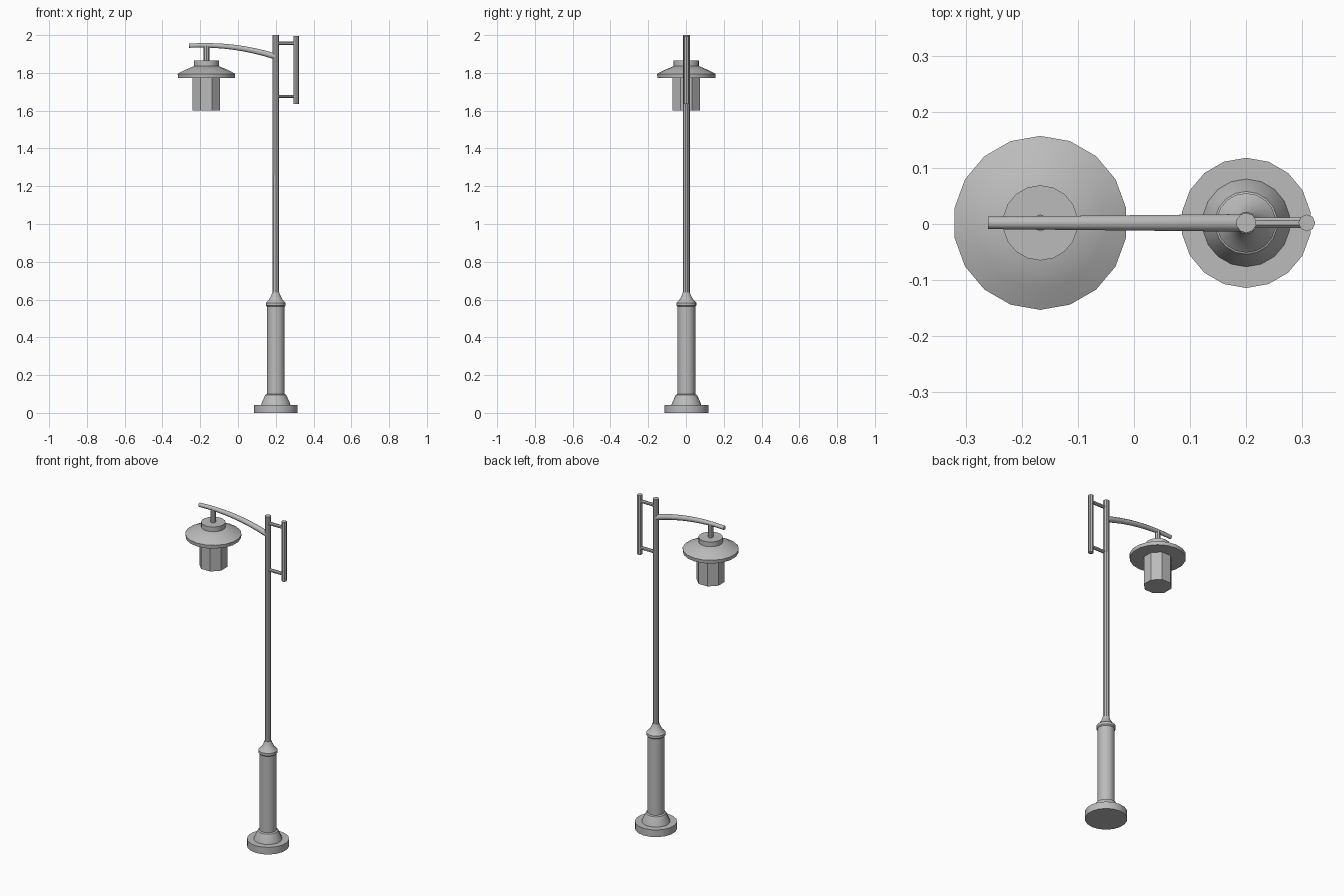
import bpy, bmesh, math
from mathutils import Vector, Matrix

cube = bpy.data.objects.get("Cube")
if cube:
    bpy.data.objects.remove(cube, do_unlink=True)

grey = bpy.data.materials.new("metal grey")
grey.use_nodes = True
GREY = (0.5, 0.5, 0.5, 1)
grey.diffuse_color = GREY
grey.node_tree.nodes["Principled BSDF"].inputs["Base Color"].default_value = GREY

POLE_X, LAMP_X, BAR_X = 0.2, -0.167, 0.308


def loft(name, rings, sides, turn=0.0, angle=35):
    """Capped tube through rings of (centre, direction, radius)."""
    bm = bmesh.new()
    loops = []
    for centre, direction, radius in rings:
        d = Vector(direction).normalized()
        side = Vector((0, 1, 0))
        across = side.cross(d)
        loop = []
        for i in range(sides):
            a = turn + math.tau * i / sides
            loop.append(bm.verts.new(Vector(centre) + radius * (across * math.cos(a) + side * math.sin(a))))
        loops.append(loop)
    for low, high in zip(loops, loops[1:]):
        for i in range(sides):
            j = (i + 1) % sides
            bm.faces.new((low[i], low[j], high[j], high[i]))
    bm.faces.new(loops[0][::-1])
    bm.faces.new(loops[-1])
    bmesh.ops.recalc_face_normals(bm, faces=bm.faces[:])
    mesh = bpy.data.meshes.new(name)
    bm.to_mesh(mesh)
    bm.free()
    mesh.materials.append(grey)
    ob = bpy.data.objects.new(name, mesh)
    bpy.context.collection.objects.link(ob)
    bpy.ops.object.select_all(action="DESELECT")
    ob.select_set(True)
    bpy.context.view_layer.objects.active = ob
    bpy.ops.object.shade_smooth_by_angle(angle=math.radians(angle))
    return ob


def turned(name, x, profile, sides, turn=0.0, angle=35):
    """Upright turned part from a (radius, height) profile."""
    return loft(name, [((x, 0.002, z), (0, 0, 1), r) for r, z in profile], sides, turn, angle)


QUARTER = math.pi / 2

# Foot, column and pole
turned("base_plate", POLE_X, [(0.116, 0), (0.116, 0.043)], 18, QUARTER)
turned("base_cone", POLE_X, [(0.079, 0.04), (0.075, 0.055), (0.056, 0.095), (0.046, 0.1)], 18, QUARTER)
turned("column", POLE_X, [(0.047, 0.09), (0.047, 0.57)], 18, QUARTER)
turned("column_cap", POLE_X, [(0.047, 0.562), (0.053, 0.568), (0.053, 0.583),
                              (0.036, 0.6), (0.023, 0.625), (0.019, 0.638)], 18, QUARTER)
turned("pole", POLE_X, [(0.0185, 0.6), (0.018, 2.0)], 10, QUARTER)

# Side bar on two rungs
turned("side_bar", BAR_X, [(0.015, 1.635), (0.015, 1.995)], 8)
for name, z in (("upper_rung", 1.957), ("lower_rung", 1.675)):
    loft(name, [((x, 0.002, z), (1, 0, 0), 0.01) for x in (POLE_X, BAR_X)], 8, math.pi / 8)

# Bowed, tapering arm: a quadratic curve sampled along its length
start, bend, end = Vector((0.2, 0.002, 1.886)), Vector((-0.02, 0.002, 1.957)), Vector((-0.26, 0.002, 1.944))
rings = []
for i in range(9):
    t = i / 8
    point = start * (1 - t) ** 2 + bend * 2 * t * (1 - t) + end * t * t
    tangent = (bend - start) * (1 - t) + (end - bend) * t
    rings.append((point, tangent, 0.017 - 0.005 * t))
loft("arm", rings, 8, math.pi / 8, 50)

# Hanging lamp
turned("lamp_stem", LAMP_X, [(0.015, 1.86), (0.015, 1.945)], 8)
turned("lamp_collar", LAMP_X, [(0.067, 1.825), (0.067, 1.865)], 18, QUARTER)
turned("lamp_shade", LAMP_X, [(0.1, 1.772), (0.153, 1.774), (0.155, 1.795), (0.118, 1.814), (0.067, 1.836)], 18, QUARTER)
turned("lamp_body", LAMP_X, [(0.079, 1.6), (0.079, 1.78)], 8, math.pi / 8)
